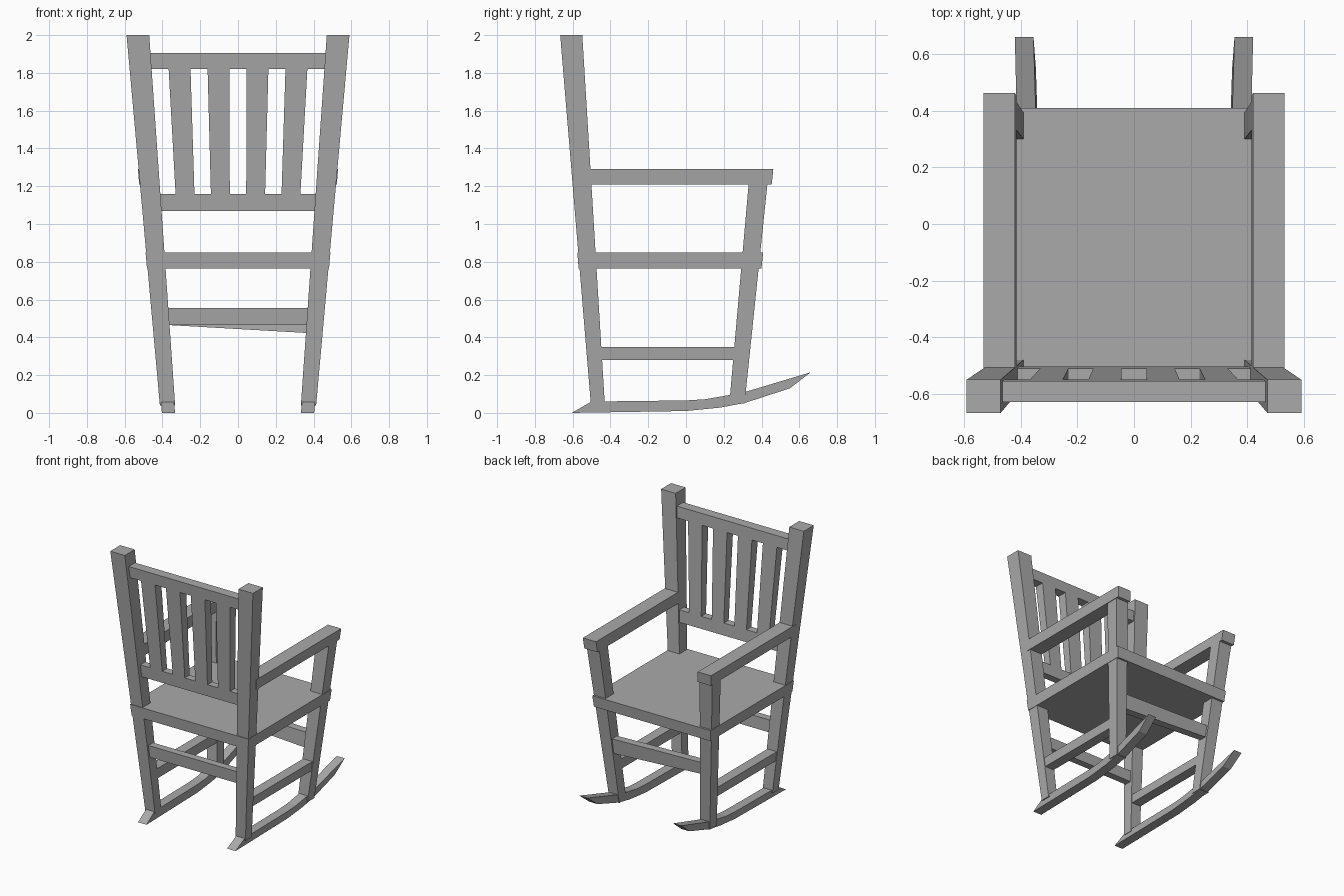
import bpy
import bmesh

cube = bpy.data.objects.get("Cube")
if cube:
    bpy.data.objects.remove(cube, do_unlink=True)

wood = bpy.data.materials.new("grey wood")
wood.use_nodes = True
GREY = (0.4, 0.4, 0.4, 1)
wood.diffuse_color = GREY
wood.node_tree.nodes["Principled BSDF"].inputs["Base Color"].default_value = GREY


# Lean of the frame: limits in x and y as functions of height
def outer(z): return 0.41 + 0.09 * z
def inner(z): return 0.33 + 0.07 * z
def post_back(z): return -0.5 - 0.083 * z
def post_front(z): return -0.427 - 0.061 * z
def leg_back(z): return 0.225 + 0.088 * z
def leg_front(z): return 0.305 + 0.104 * z


def make_object(name, bm, mirror):
    bmesh.ops.recalc_face_normals(bm, faces=bm.faces)
    mesh = bpy.data.meshes.new(name)
    bm.to_mesh(mesh)
    bm.free()
    mesh.materials.append(wood)
    obj = bpy.data.objects.new(name, mesh)
    bpy.context.collection.objects.link(obj)
    if mirror:
        obj.modifiers.new("Mirror", 'MIRROR').use_mirror_merge = False
    return obj


def beam(name, z0, z1, limits, mirror=False):
    """Six-sided block; limits(z) gives x0, x1, y0, y1 at its two ends."""
    bm = bmesh.new()
    bmesh.ops.create_cube(bm, size=1)
    for v in bm.verts:
        z = z1 if v.co.z > 0 else z0
        x0, x1, y0, y1 = limits(z)
        v.co = (x1 if v.co.x > 0 else x0, y1 if v.co.y > 0 else y0, z)
    return make_object(name, bm, mirror)


# Posts, legs and arms
beam("back_posts", 0.04, 2.0,
     lambda z: (inner(z), outer(z), post_back(z), post_front(z)), True)
beam("front_legs", 0.05, 1.22,
     lambda z: (inner(z), outer(z), leg_back(z), leg_front(z)), True)
beam("armrests", 1.21, 1.29,
     lambda z: (inner(z), outer(z) + 0.004, post_front(z) - 0.03, leg_front(z) + 0.023), True)

# Seat
beam("seat", 0.765, 0.848,
     lambda z: (-outer(z) - 0.003, outer(z) + 0.003, post_back(z) - 0.005, leg_front(z) + 0.015))


# Back rest
def rail(z):
    return (-inner(z) - 0.005, inner(z) + 0.005, post_back(z) + 0.03, post_front(z) - 0.011)


beam("top_rail", 1.82, 1.905, rail)
beam("lower_rail", 1.07, 1.16, rail)
for i, side in enumerate((-1.5, -0.5, 0.5, 1.5)):
    def slat(z):
        spread = 0.187 + 0.029 * (z - 1.16)
        half = 0.05 + 0.012 * (z - 1.16)
        return (side * spread - half, side * spread + half) + rail(z)[2:]
    beam(f"back_slat_{i + 1}", 1.16, 1.82, slat)

# Stretchers under the seat
beam("side_stretchers", 0.28, 0.35,
     lambda z: (inner(z) + 0.005, outer(z) - 0.005, post_front(z) - 0.01, leg_back(z) + 0.01), True)
beam("back_stretcher", 0.465, 0.555,
     lambda z: (-inner(z) - 0.005, inner(z) + 0.005, post_back(z) + 0.015, post_front(z) - 0.015))
front = beam("front_stretcher", 0.465, 0.555,
             lambda z: (-inner(z) - 0.005, inner(z) + 0.005, leg_back(z) + 0.015, leg_front(z) - 0.015))
for v in front.data.vertices:
    if v.co.x > 0:
        v.co.z -= 0.042 if v.co.z < 0.5 else 0.02

# Rockers: side profile swept across the leaning leg thickness
profile = [(-0.605, 0.0), (0.0, 0.01), (0.18, 0.028), (0.31, 0.052), (0.55, 0.13),
           (0.66, 0.215), (0.3, 0.107), (0.1, 0.072), (0.0, 0.066), (-0.5, 0.06)]
bm = bmesh.new()
loops = [[bm.verts.new((x + slope * z, y, z)) for y, z in profile]
         for x, slope in ((0.333, 0.1), (0.403, 0.08))]
for loop in loops:
    bm.faces.new(loop)
for i in range(len(profile)):
    j = (i + 1) % len(profile)
    bm.faces.new((loops[0][i], loops[0][j], loops[1][j], loops[1][i]))
make_object("rockers", bm, True)
